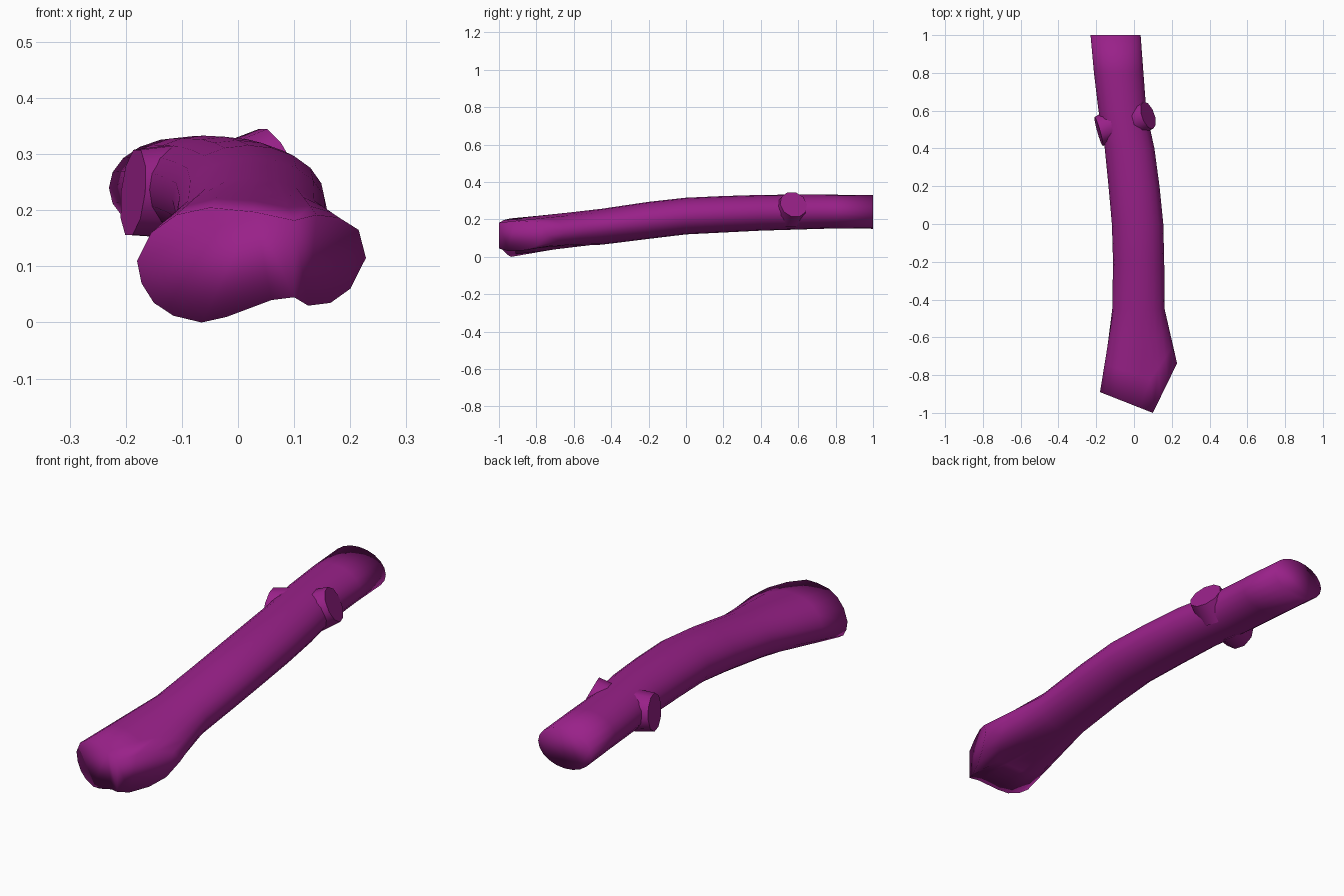
import bpy, bmesh, math
from mathutils import Vector

if "Cube" in bpy.data.objects:
    bpy.data.objects.remove(bpy.data.objects["Cube"])

bark = bpy.data.materials.new("purple_bark")
bark.diffuse_color = (0.32, 0.015, 0.25, 1)
bark.use_nodes = True
bark.node_tree.nodes["Principled BSDF"].inputs["Base Color"].default_value = bark.diffuse_color


def finish(bm, name, sharp=None):
    bmesh.ops.recalc_face_normals(bm, faces=bm.faces)
    me = bpy.data.meshes.new(name)
    bm.to_mesh(me)
    bm.free()
    ob = bpy.data.objects.new(name, me)
    bpy.context.collection.objects.link(ob)
    me.materials.append(bark)
    bpy.ops.object.select_all(action='DESELECT')
    ob.select_set(True)
    bpy.context.view_layer.objects.active = ob
    if sharp is None:
        bpy.ops.object.shade_smooth()
    else:
        bpy.ops.object.shade_smooth_by_angle(angle=math.radians(sharp))
    return ob


def loft(bm, rings):
    loops = [[bm.verts.new(p) for p in r] for r in rings]
    for a, b in zip(loops, loops[1:]):
        n = len(a)
        for i in range(n):
            j = (i + 1) % n
            bm.faces.new((a[i], a[j], b[j], b[i]))
    return loops


N = 20

# Trunk sections: y, x min, x max, z min, z max
sections = [
    (1.0, -.23, .035, .15, .33),
    (.8, -.212, .05, .152, .332),
    (.6, -.188, .065, .146, .333),
    (.4, -.155, .108, .14, .331),
    (.2, -.135, .135, .13, .325),
    (0, -.117, .155, .12, .316),
    (-.2, -.111, .16, .096, .294),
    (-.45, -.115, .162, .065, .257),
]
rings = []
for y, x0, x1, z0, z1 in sections:
    ring = []
    for i in range(N):
        a = 2 * math.pi * i / N
        ring.append(Vector(((x0 + x1) / 2 + (x1 - x0) / 2 * math.cos(a), y,
                            (z0 + z1) / 2 + (z1 - z0) / 2 * math.sin(a))))
    rings.append(ring)

# Forked front outline, seen from the front, cut along two slanted planes
outline = [(.228, .115), (.215, .165), (.18, .187), (.14, .192), (.1, .182),
           (.03, .197), (-.05, .205), (-.11, .192), (-.155, .16), (-.18, .11),
           (-.172, .07), (-.15, .035), (-.115, .012), (-.065, 0), (-.02, .01),
           (.06, .04), (.1, .045), (.125, .03), (.165, .035), (.2, .06)]
end = [Vector((x, max(-.89 - .393 * (x + .18), -1 + 2.05 * (x - .1)), z))
       for x, z in outline]
for t in (.33, .67):
    rings.append([p.lerp(q, t) for p, q in zip(rings[7], end)])
rings.append(end)

bm = bmesh.new()
loops = loft(bm, rings)
bm.faces.new(loops[0])
front = loops[-1]
bm.faces.new(front[4:17])
bm.faces.new(front[16:] + front[:5])
finish(bm, "log_trunk")


# Sawn-off branch stubs
def stub(name, base, tip, normal, r_base, r_tip):
    nrm = Vector(normal).normalized()
    u = nrm.cross(Vector((0, 0, 1))).normalized()
    v = u.cross(nrm)
    ring = lambda c, r: [Vector(c) + u * r * math.cos(2 * math.pi * i / 10)
                         + v * r * math.sin(2 * math.pi * i / 10) for i in range(10)]
    bm = bmesh.new()
    lp = loft(bm, [ring(base, r_base), ring(tip, r_tip)])
    bm.faces.new(lp[0])
    bm.faces.new(lp[1])
    finish(bm, name, 40)


stub("right_branch_stub", (-.01, .55, .235), (.075, .575, .28), (.85, .3, .45), .088, .076)
stub("left_branch_stub", (-.09, .53, .235), (-.187, .49, .232), (-.96, -.27, .1), .09, .08)
